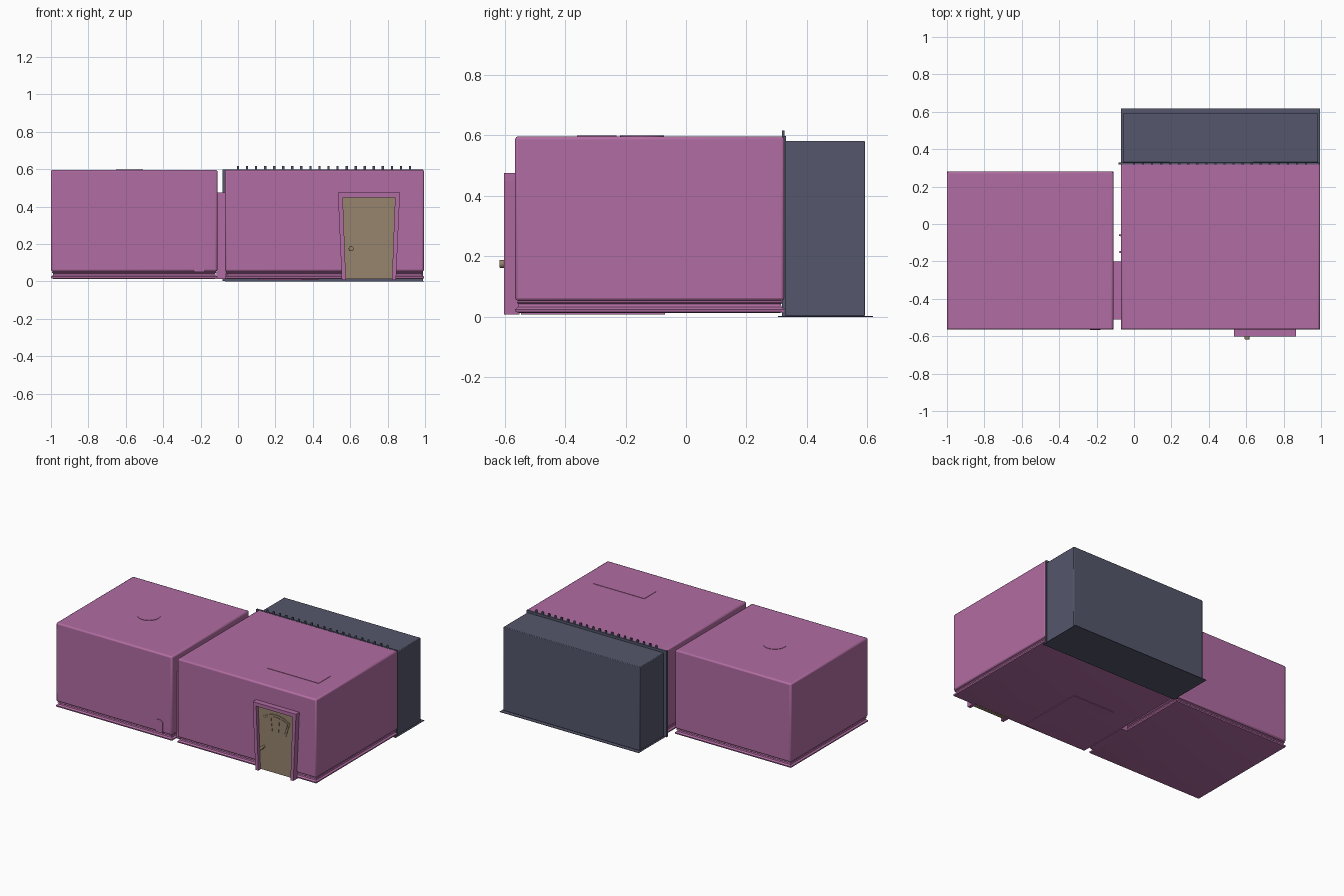
import bpy, bmesh, math
from mathutils import Vector

if "Cube" in bpy.data.objects:
    bpy.data.objects.remove(bpy.data.objects["Cube"])


def material(name, rgb):
    m = bpy.data.materials.new(name)
    m.diffuse_color = (*rgb, 1)
    m.use_nodes = True
    m.node_tree.nodes["Principled BSDF"].inputs["Base Color"].default_value = m.diffuse_color
    return m


PINK = material("pink_wall", (0.44, 0.15, 0.36))
SLATE = material("slate", (0.09, 0.095, 0.15))
TAN = material("tan_wood", (0.31, 0.23, 0.155))


def finish(name, bm, mat, bevel=0.0, segments=2):
    bmesh.ops.recalc_face_normals(bm, faces=bm.faces)
    me = bpy.data.meshes.new(name)
    bm.to_mesh(me)
    bm.free()
    ob = bpy.data.objects.new(name, me)
    bpy.context.collection.objects.link(ob)
    me.materials.append(mat)
    if bevel:
        b = ob.modifiers.new("rounding", 'BEVEL')
        b.width, b.segments, b.limit_method = bevel, segments, 'ANGLE'
    return ob


def box(name, x, y, z, mat, bevel=0.0):
    bm = bmesh.new()
    bmesh.ops.create_cube(bm, size=1)
    for v in bm.verts:
        v.co = Vector([r[0] + (r[1] - r[0]) * (c + 0.5) for r, c in zip((x, y, z), v.co)])
    return finish(name, bm, mat, bevel)


def slab(name, points, lo, hi, mat, upright=True):
    """Extrude an outline: x-z outlines run along y, x-y outlines run along z."""
    bm = bmesh.new()
    f = bm.faces.new([bm.verts.new((a, lo, b) if upright else (a, b, lo)) for a, b in points])
    out = bmesh.ops.extrude_face_region(bm, geom=[f])
    move = (0, hi - lo, 0) if upright else (0, 0, hi - lo)
    bmesh.ops.translate(bm, vec=move, verts=[v for v in out["geom"] if isinstance(v, bmesh.types.BMVert)])
    return finish(name, bm, mat)


def skirting(name, x, y):
    """Moulded base: (inset, height) profile swept round a rectangle."""
    profile = [(0.02, 0.012), (0.002, 0.016), (0, 0.025), (0.01, 0.033), (0.012, 0.042), (0.005, 0.047), (0.014, 0.058)]
    bm = bmesh.new()
    rings = []
    for d, z in profile:
        corners = [(x[0] + d, y[0] + d), (x[1] - d, y[0] + d), (x[1] - d, y[1] - d), (x[0] + d, y[1] - d)]
        rings.append([bm.verts.new((a, b, z)) for a, b in corners])
    for low, high in zip(rings, rings[1:]):
        for i in range(4):
            j = (i + 1) % 4
            bm.faces.new((low[i], low[j], high[j], high[i]))
    bm.faces.new(rings[0])
    bm.faces.new(rings[-1])
    return finish(name, bm, PINK)


def cylinder(name, centre, radius, depth, mat, sides=24, along_y=False):
    bm = bmesh.new()
    bmesh.ops.create_cone(bm, cap_ends=True, segments=sides, radius1=radius, radius2=radius, depth=depth)
    for v in bm.verts:
        if along_y:
            v.co = Vector((v.co.x, -v.co.z, v.co.y))
        v.co += Vector(centre)
    return finish(name, bm, mat)


# Two rooms with moulded bases
for name, x, y in (("left_room", (-1.0, -0.11), (-0.565, 0.28)),
                   ("right_room", (-0.07, 0.995), (-0.565, 0.326))):
    box(name, x, y, (0.053, 0.597), PINK, 0.01)
    skirting(name + "_skirting", x, y)

# Passage between the rooms, with two hinge pins
box("passage", (-0.115, -0.065), (-0.51, -0.2), (0.012, 0.475), PINK)
for y in (-0.06, -0.15):
    cylinder("hinge_pin", (-0.074, y, 0.3), 0.006, 0.05, PINK, 12)

# Rear annexe, its floor plate and back panel with a row of teeth
box("annexe", (-0.06, 0.985), (0.328, 0.592), (0.002, 0.582), SLATE, 0.004)
box("annexe_floor", (-0.07, 0.995), (0.305, 0.618), (0.0, 0.003), SLATE)
box("back_panel", (-0.083, 0.99), (0.318, 0.33), (0.003, 0.598), SLATE)
for i in range(20):
    x = i * 0.0484
    box("tooth", (x - 0.006, x + 0.006), (0.318, 0.326), (0.59, 0.616), SLATE)

# Nearly flush roof details, wall hatch and floor path
cylinder("round_roof_light", (-0.58, -0.145, 0.597), 0.073, 0.005, PINK, 32)
box("long_roof_light", (0.48, 0.87), (-0.36, -0.23), (0.594, 0.5995), PINK)
arch = [(-0.235, 0.05), (-0.18, 0.05)] + [
    (-0.2075 + 0.0275 * math.cos(t * math.pi / 8), 0.12 + 0.02 * math.sin(t * math.pi / 8)) for t in range(9)]
slab("wall_hatch", arch, -0.568, -0.55, PINK)
path = [(0.34, -0.545), (0.43, -0.545), (0.43, -0.07), (0.11, -0.07), (0.11, -0.15), (0.34, -0.15)]
slab("floor_path", path, 0.008, 0.014, PINK, upright=False)

# Door frame: tapered jambs mirrored about the door centre, and a lintel
DOOR_X = 0.70
for side in (-1, 1):
    jamb = [(0.165, 0.455), (0.145, 0.008), (0.123, 0.008), (0.14, 0.455)]
    slab("door_jamb", [(DOOR_X + side * a, z) for a, z in jamb], -0.602, -0.55, PINK)
box("door_lintel", (0.535, 0.865), (-0.602, -0.55), (0.45, 0.475), PINK)

# Tapered door leaf
leaf = [(-0.125, 0.012), (0.125, 0.012), (0.141, 0.452), (-0.141, 0.452)]
slab("door_leaf", [(DOOR_X + a, z) for a, z in leaf], -0.578, -0.55, TAN)


def fan(a0, a1, scale, zlo, zhi):
    """Fan-shaped piece: flaring sides and an arched top, a in -1..1."""
    def arch_z(a):
        return zhi - 0.035 * a * a
    top = [a1 + (a0 - a1) * i / 8 for i in range(9)]
    return [(DOOR_X + a0 * scale * 0.72, zlo), (DOOR_X + a1 * scale * 0.72, zlo)] + [
        (DOOR_X + a * scale, arch_z(a)) for a in top]


# Fan window with three panes
slab("window_surround", fan(-1, 1, 0.103, 0.288, 0.418), -0.582, -0.57, TAN)
for a0, a1 in ((-0.88, -0.38), (-0.27, 0.27), (0.38, 0.88)):
    slab("window_pane", fan(a0, a1, 0.103, 0.302, 0.404), -0.585, -0.575, TAN)

# Door knob
cylinder("knob_stem", (0.605, -0.588, 0.175), 0.008, 0.03, TAN, 16, True)
knob = cylinder("knob", (0.605, -0.609, 0.175), 0.0135, 0.017, TAN, 24, True)
b = knob.modifiers.new("rounding", 'BEVEL')
b.width, b.segments, b.limit_method = 0.004, 3, 'ANGLE'

# Smooth rounded edges while keeping flat faces crisp
bpy.ops.object.select_all(action='SELECT')
bpy.context.view_layer.objects.active = knob
bpy.ops.object.shade_smooth_by_angle(angle=math.radians(35))
